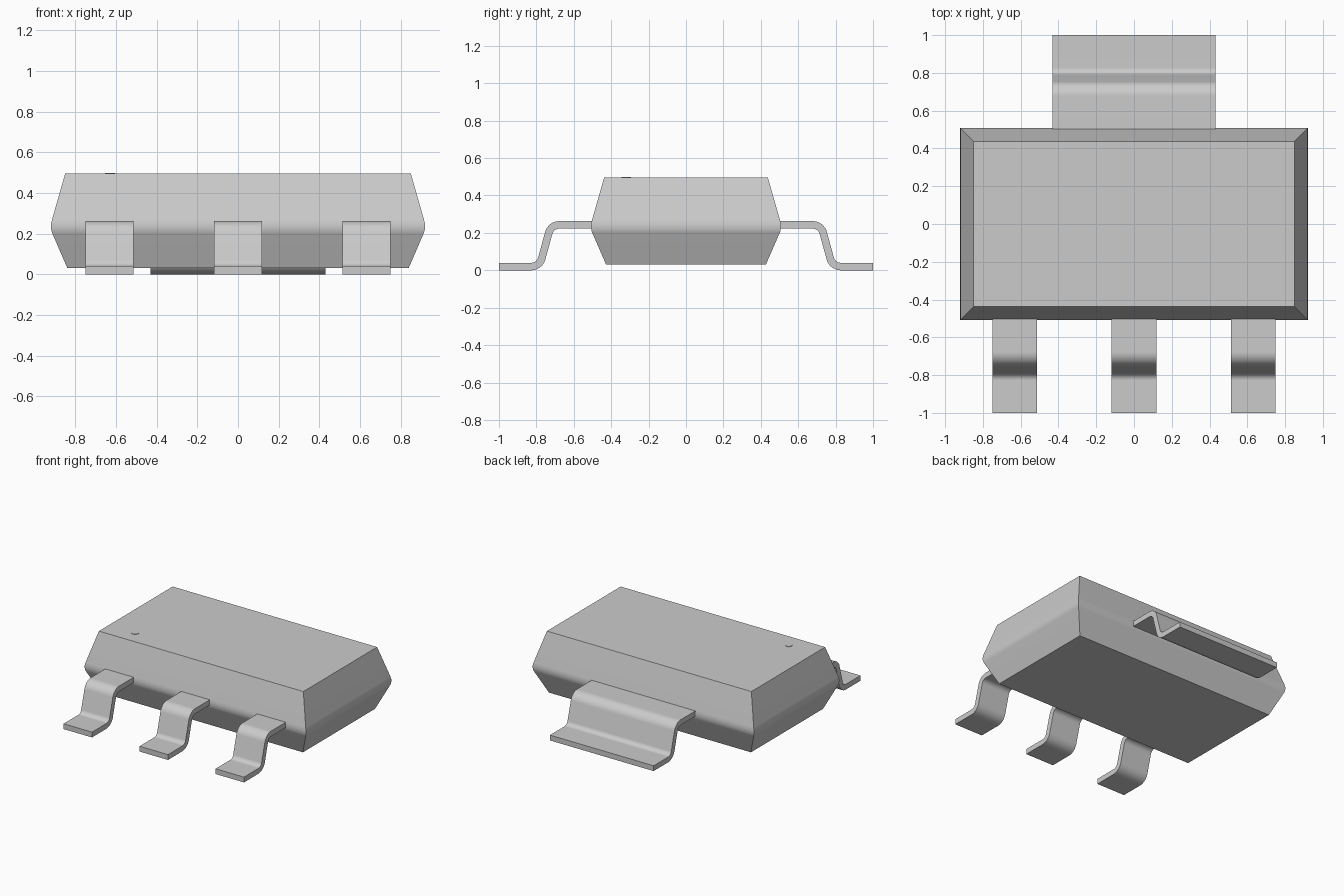
import bpy, bmesh, math
from mathutils import Vector

cube = bpy.data.objects.get("Cube")
if cube:
    bpy.data.objects.remove(cube, do_unlink=True)

grey = bpy.data.materials.new("mid grey")
grey.use_nodes = True
GREY = (0.6, 0.6, 0.6, 1)
grey.diffuse_color = GREY
grey.node_tree.nodes["Principled BSDF"].inputs["Base Color"].default_value = GREY


def finish(bm, name):
    """Turn a bmesh into a shaded object with flat faces and soft bends."""
    bmesh.ops.recalc_face_normals(bm, faces=bm.faces)
    mesh = bpy.data.meshes.new(name)
    bm.to_mesh(mesh)
    bm.free()
    mesh.materials.append(grey)
    obj = bpy.data.objects.new(name, mesh)
    bpy.context.collection.objects.link(obj)
    bpy.ops.object.select_all(action='DESELECT')
    obj.select_set(True)
    bpy.context.view_layer.objects.active = obj
    bpy.ops.object.shade_smooth_by_angle(angle=math.radians(30))
    normals = obj.modifiers.new("Weighted normals", 'WEIGHTED_NORMAL')
    normals.keep_sharp = True
    return obj


def make_body():
    """Stack rectangular rings, each inset from the widest outline."""
    profile = [(0.08, 0.032), (0.007, 0.2), (0.002, 0.215), (0, 0.232),
               (0.001, 0.25), (0.005, 0.268), (0.07, 0.495)]
    bm = bmesh.new()
    rings = []
    for inset, z in profile:
        x, y = 0.92 - inset, 0.508 - inset
        rings.append([bm.verts.new((sx * x, sy * y, z))
                      for sx, sy in ((-1, -1), (1, -1), (1, 1), (-1, 1))])
    for low, high in zip(rings, rings[1:]):
        for i in range(4):
            j = (i + 1) % 4
            bm.faces.new((low[i], low[j], high[j], high[i]))
    bm.faces.new(rings[0])
    bm.faces.new(rings[-1])
    return finish(bm, "body")


def bend(prev, corner, nxt, radius, steps=8):
    """Points of a circular bend at a corner, each with its sideways normal."""
    d0, d1 = (corner - prev).normalized(), (nxt - corner).normalized()
    turn = math.atan2(d0.x * d1.y - d0.y * d1.x, d0.dot(d1))
    side = math.copysign(1, turn)
    n0 = Vector((-d0.y, d0.x))
    start = corner - d0 * radius * math.tan(abs(turn) / 2)
    centre = start + n0 * side * radius
    result = []
    for i in range(steps + 1):
        a = turn * i / steps
        n = Vector((n0.x * math.cos(a) - n0.y * math.sin(a),
                    n0.x * math.sin(a) + n0.y * math.cos(a)))
        result.append((centre - n * side * radius, n))
    return result


def make_lead(name, x, width, direction):
    """Gull-wing strip running out of the body, down and out along y."""
    path = [Vector(p) for p in ((0.48, 0.243), (0.722, 0.243),
                                (0.783, 0.02), (1.0, 0.02))]
    up = Vector((0, 1))
    line = [(path[0], up)]
    for i in (1, 2):
        line += bend(*path[i - 1:i + 2], radius=0.058)
    line.append((path[3], up))
    half = 0.02
    outline = [p + n * half for p, n in line]
    outline += [p - n * half for p, n in reversed(line)]
    bm = bmesh.new()
    ends = [[bm.verts.new((x + s * width / 2, direction * p.x, p.y))
             for p in outline] for s in (-1, 1)]
    count, n = len(outline), len(line)
    for i in range(count):
        j = (i + 1) % count
        bm.faces.new((ends[0][i], ends[0][j], ends[1][j], ends[1][i]))
    # Strip sides are quads across the thickness
    for verts in ends:
        for i in range(n - 1):
            bm.faces.new((verts[i], verts[i + 1],
                          verts[count - 2 - i], verts[count - 1 - i]))
    return finish(bm, name)


make_body()

# Three narrow leads in front, one wide tab behind
for label, x in (("right", -0.632), ("middle", 0), ("left", 0.632)):
    make_lead(label + "_lead", x, 0.236, -1)
make_lead("back_tab", 0, 0.862, 1)

# Barely raised dot marking the first lead
bm = bmesh.new()
bmesh.ops.create_cone(bm, cap_ends=True, segments=24, radius1=0.025,
                      radius2=0.025, depth=0.006)
bmesh.ops.translate(bm, verts=bm.verts, vec=(-0.63, -0.32, 0.495))
finish(bm, "marker_dot")
